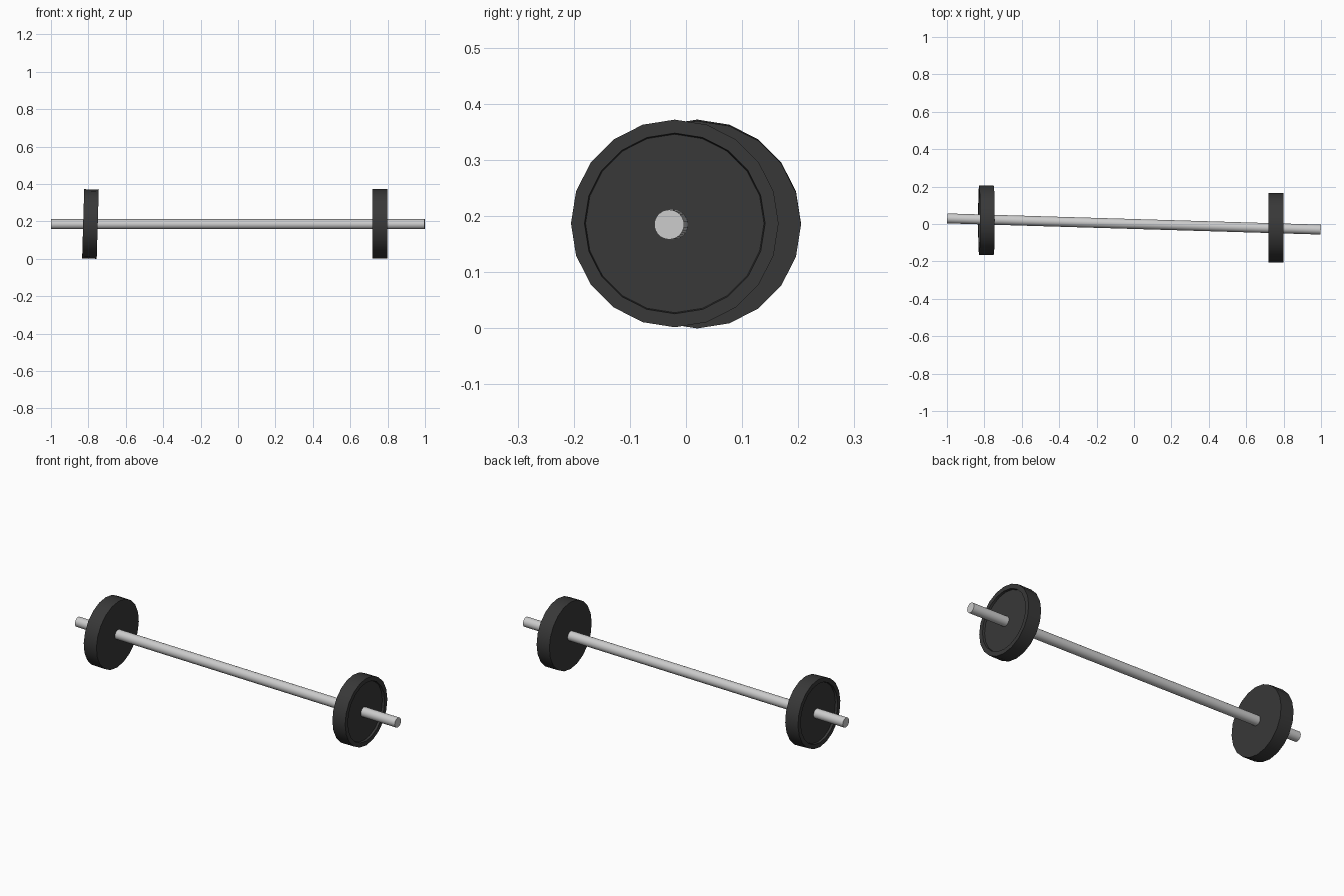
import bpy, bmesh, math
from mathutils import Vector

if "Cube" in bpy.data.objects:
    bpy.data.objects.remove(bpy.data.objects["Cube"])

SIDES = 20

iron = bpy.data.materials.new("black_iron")
iron.diffuse_color = (0.04, 0.04, 0.04, 1)
iron.use_nodes = True
iron.node_tree.nodes["Principled BSDF"].inputs["Base Color"].default_value = iron.diffuse_color


def smooth(ob):
    bpy.ops.object.select_all(action='DESELECT')
    ob.select_set(True)
    bpy.context.view_layer.objects.active = ob
    bpy.ops.object.shade_smooth_by_angle(angle=math.radians(30))


def weight_plate(name, center, side, tilt):
    """Disc turned around x, with a recessed outer face inside a raised rim."""
    half = 0.039
    profile = [(-half, 0.185), (half, 0.185), (half, 0.161), (half - 0.012, 0.159)]
    bm = bmesh.new()
    rings = []
    for x, r in profile:
        rings.append([bm.verts.new((side * x,
                                    r * math.cos(2 * math.pi * i / SIDES),
                                    r * math.sin(2 * math.pi * i / SIDES)))
                      for i in range(SIDES)])
    for a, b in zip(rings, rings[1:]):
        for i in range(SIDES):
            j = (i + 1) % SIDES
            bm.faces.new((a[i], a[j], b[j], b[i]))
    bm.faces.new(rings[0])
    bm.faces.new(rings[-1])
    bmesh.ops.recalc_face_normals(bm, faces=bm.faces)
    mesh = bpy.data.meshes.new(name)
    bm.to_mesh(mesh)
    bm.free()
    ob = bpy.data.objects.new(name, mesh)
    bpy.context.collection.objects.link(ob)
    ob.location = center
    ob.rotation_euler = (0, tilt, 0)
    mesh.materials.append(iron)
    smooth(ob)


# Bar, slightly turned in plan
start, end = Vector((-1, 0.03, 0.185)), Vector((1, -0.03, 0.185))
axis = end - start
bpy.ops.mesh.primitive_cylinder_add(vertices=32, radius=0.0265, depth=1.998,
                                    location=(start + end) / 2)
bar = bpy.context.object
bar.name = "bar"
bar.rotation_euler = axis.to_track_quat('Z', 'Y').to_euler()
smooth(bar)

# Weight plates, recessed faces outward; the left one leans a little
weight_plate("right_plate", (0.759, -0.02, 0.187), 1, 0)
weight_plate("left_plate", (-0.789, 0.02, 0.186), -1, 0.03)
